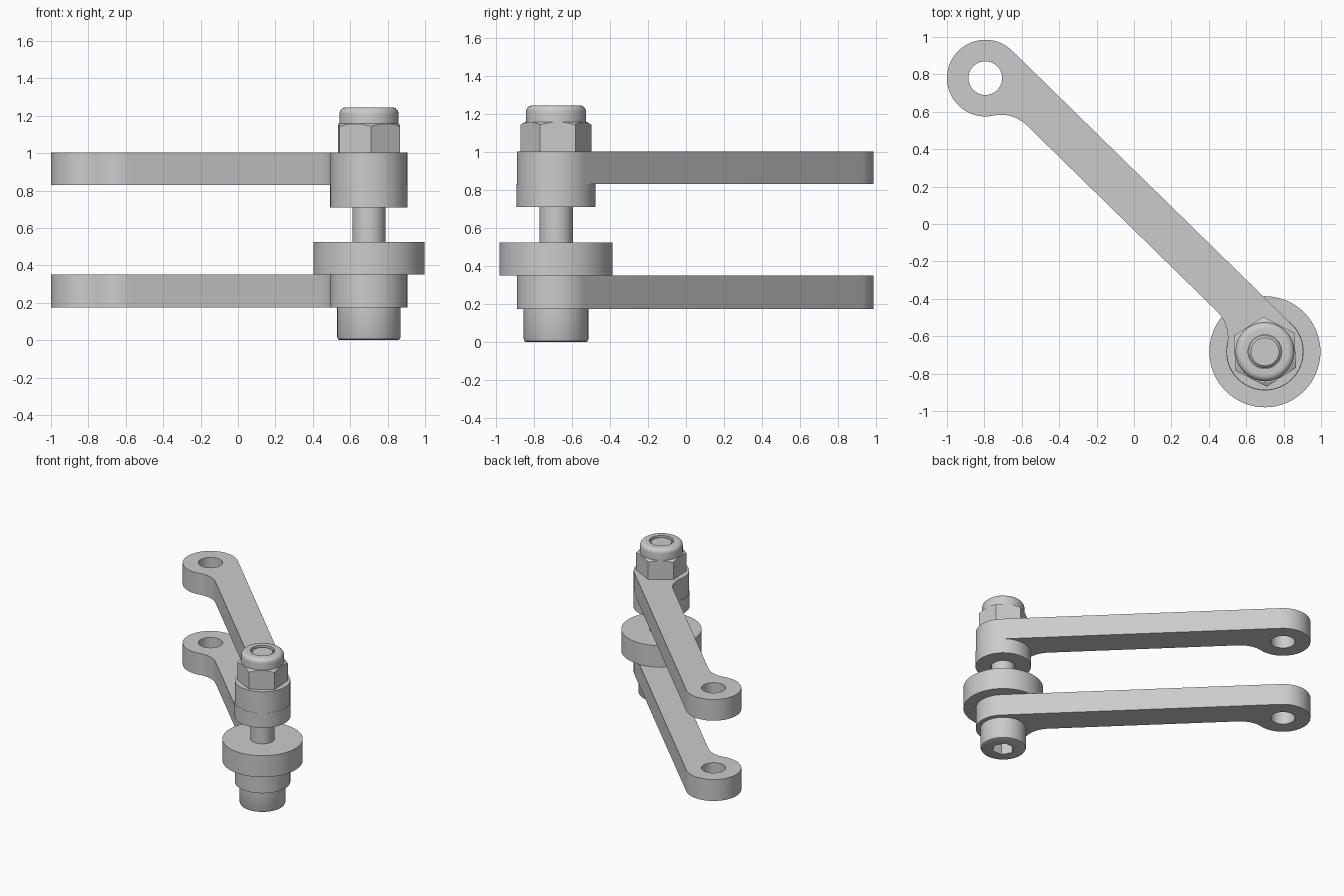
import bpy, bmesh, math
from mathutils import Vector

if "Cube" in bpy.data.objects:
    bpy.data.objects.remove(bpy.data.objects["Cube"])

A = Vector((-0.795, 0.78))     # free end of the arms
B = Vector((0.70, -0.683))     # bolted end of the arms
R, HOLE, FILLET, LOW = 0.205, 0.09, 0.2, 0.025

steel = bpy.data.materials.new("grey steel")
steel.diffuse_color = (0.6, 0.6, 0.6, 1)
steel.use_nodes = True
steel.node_tree.nodes["Principled BSDF"].inputs["Base Color"].default_value = steel.diffuse_color


def finish(name, bm):
    bmesh.ops.remove_doubles(bm, verts=bm.verts, dist=1e-5)
    bmesh.ops.recalc_face_normals(bm, faces=bm.faces)
    me = bpy.data.meshes.new(name)
    bm.to_mesh(me)
    bm.free()
    me.materials.append(steel)
    ob = bpy.data.objects.new(name, me)
    bpy.context.collection.objects.link(ob)
    return ob


def smooth(ob):
    bpy.ops.object.select_all(action='DESELECT')
    bpy.context.view_layer.objects.active = ob
    ob.select_set(True)
    bpy.ops.object.shade_smooth_by_angle(angle=math.radians(28))


def arc(c, r, a0, a1, n):
    return [c + r * Vector((math.cos(a0 + (a1 - a0) * i / n),
                            math.sin(a0 + (a1 - a0) * i / n))) for i in range(n + 1)]


def circle(c, r, n=64, turn=0.0):
    return arc(c, r, turn, turn + math.tau, n)[:-1]


def prism(name, loops, z0, z1):
    """Extrude an outline with holes from z0 to z1."""
    bm = bmesh.new()
    for pts in loops:
        vs = [bm.verts.new((p.x, p.y, z0)) for p in pts]
        for i, v in enumerate(vs):
            bm.edges.new((v, vs[(i + 1) % len(vs)]))
    bmesh.ops.triangle_fill(bm, edges=bm.edges[:], use_beauty=True)
    ext = bmesh.ops.extrude_face_region(bm, geom=bm.faces[:], use_keep_orig=True)
    for g in ext["geom"]:
        if isinstance(g, bmesh.types.BMVert):
            g.co.z = z1
    return finish(name, bm)


def lathe(name, profile, n=64):
    """Turn an (r, z) profile around the bolt axis."""
    bm = bmesh.new()
    vs = [bm.verts.new((B.x + r, B.y, z)) for r, z in profile]
    es = [bm.edges.new(p) for p in zip(vs, vs[1:])]
    bmesh.ops.spin(bm, geom=vs + es, cent=(B.x, B.y, 0), axis=(0, 0, 1),
                   angle=math.tau, steps=n, use_merge=True)
    return finish(name, bm)


def boolean(ob, tool, op):
    m = ob.modifiers.new("cut", 'BOOLEAN')
    m.object, m.operation, m.solver = tool, op, 'EXACT'
    bpy.context.view_layer.objects.active = ob
    bpy.ops.object.modifier_apply(modifier=m.name)
    bpy.data.objects.remove(tool)


def tube(name, r_out, r_in, z0, z1):
    return lathe(name, [(r_in, z0), (r_out, z0), (r_out, z1), (r_in, z1), (r_in, z0)])


# arm outline: one straight side tangent to both eyes, the other filleted into them
d = (B - A).normalized()
n = Vector((-d.y, d.x))
ang = lambda v: math.atan2(v.y, v.x)
along = math.sqrt((R + FILLET) ** 2 - (LOW + FILLET) ** 2)
fa = A + along * d - (LOW + FILLET) * n
fb = B - along * d - (LOW + FILLET) * n
top = ang(n)
sweep = math.pi - math.atan2(along, LOW + FILLET)     # turn of each eye
bend = math.atan2(along, LOW + FILLET)                # turn of each fillet
outline = (arc(A, R, top, top + math.pi + bend, 48)
           + arc(fa, FILLET, top + bend, top, 12)[1:]
           + arc(fb, FILLET, top, top - bend, 12)
           + arc(B, R, top + math.pi - bend, top + math.tau, 48)[1:])

for name, z0, z1 in (("lower_arm", 0.175, 0.35), ("upper_arm", 0.83, 1.003)):
    smooth(prism(name, [outline, circle(A, HOLE, 40), circle(B, HOLE, 40)], z0, z1))

# spacer under the upper arm, roller on the lower arm
smooth(tube("spacer", 0.207, HOLE, 0.71, 0.83))
smooth(tube("roller", 0.297, HOLE, 0.35, 0.525))

# cap screw with hexagonal socket
screw = lathe("cap_screw", [(0, 0), (0.155, 0), (0.165, 0.005), (0.17, 0.016), (0.17, 0.175),
                            (0.088, 0.175), (0.088, 1.222), (0.075, 1.235), (0, 1.235)])
boolean(screw, prism("socket_cutter", [circle(B, 0.083, 6)], -0.05, 0.09), 'DIFFERENCE')
smooth(screw)

# hexagonal lock nut: chamfered hexagon and rounded collar
nut = prism("nut_hexagon", [circle(B, 0.187, 6, math.radians(33))], 1.003, 1.157)
boolean(nut, lathe("nut_chamfer", [(0, 0.98), (0.2, 0.98), (0.2, 1.135), (0.162, 1.157),
                                   (0.162, 1.2), (0, 1.2)]), 'INTERSECT')
smooth(nut)
round_top = [(0.123 + 0.035 * math.cos(t * math.pi / 12), 1.21 + 0.035 * math.sin(t * math.pi / 12))
             for t in range(7)]
smooth(lathe("nut_collar", [(0.09, 1.157), (0.158, 1.157)] + round_top
             + [(0.09, 1.245), (0.09, 1.157)]))
